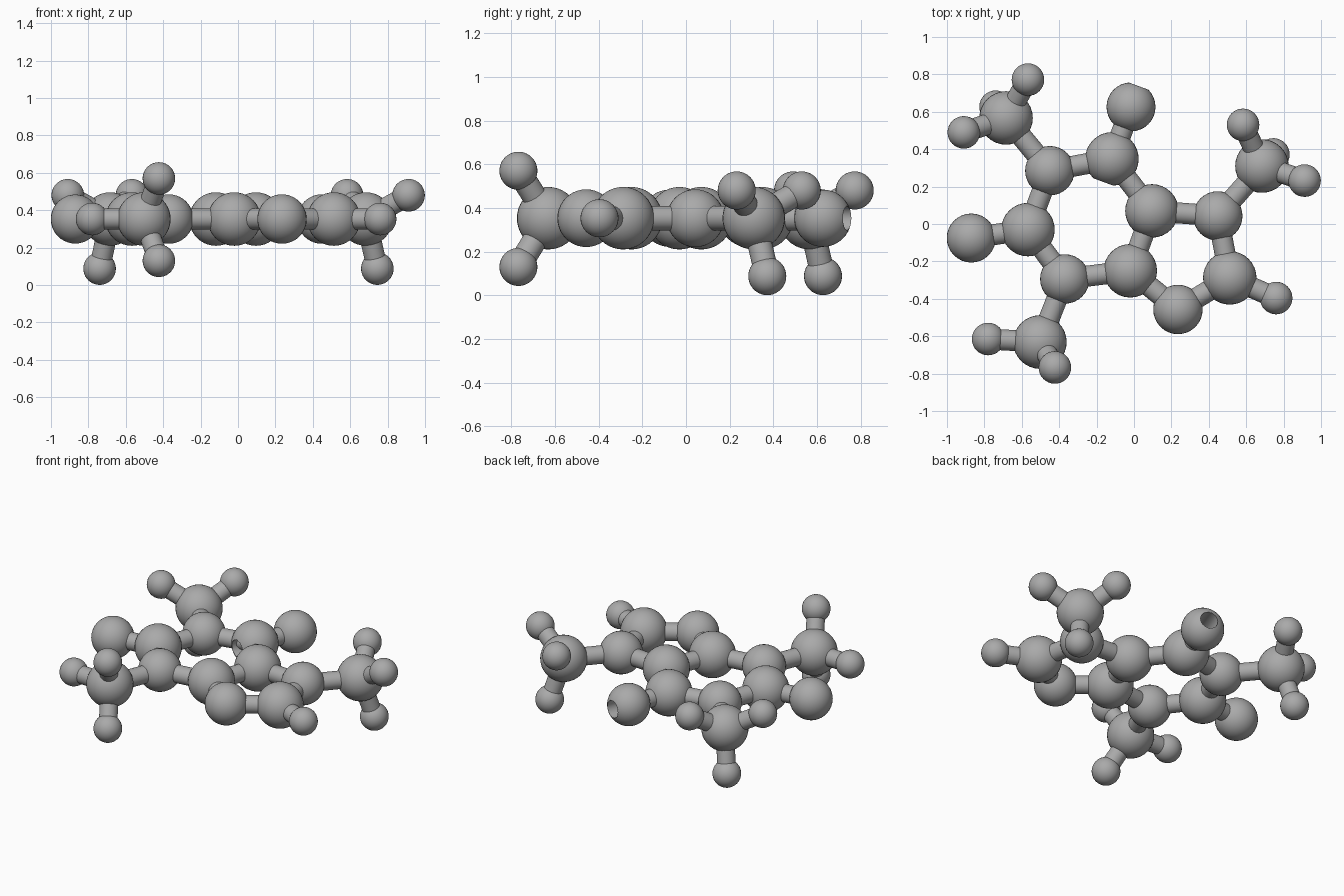
import bpy, bmesh, math
from mathutils import Vector

cube = bpy.data.objects.get("Cube")
if cube:
    bpy.data.objects.remove(cube, do_unlink=True)

grey = bpy.data.materials.new("plain grey")
grey.use_nodes = True
grey.diffuse_color = (0.4, 0.4, 0.4, 1)
grey.node_tree.nodes["Principled BSDF"].inputs["Base Color"].default_value = (0.4, 0.4, 0.4, 1)

MID = 0.353              # height of the flat rings
LOW, HIGH = 0.088, 0.48  # hydrogen heights on the two upright methyl groups
RADIUS = {"carbon": 0.143, "nitrogen": 0.132, "oxygen": 0.131, "hydrogen": 0.087}
BOND = 0.056

# name: (element, x, y, z)
atoms = {
    "ring_carbon_left": ("carbon", -0.567, -0.03, MID),
    "ring_nitrogen_back": ("nitrogen", -0.45, 0.285, MID),
    "ring_carbon_back": ("carbon", -0.118, 0.348, MID),
    "shared_carbon_back": ("carbon", 0.096, 0.07, MID),
    "shared_carbon_front": ("carbon", -0.02, -0.25, MID),
    "ring_nitrogen_front": ("nitrogen", -0.37, -0.294, MID),
    "small_ring_nitrogen_back": ("nitrogen", 0.448, 0.043, MID),
    "small_ring_carbon": ("carbon", 0.512, -0.288, MID),
    "small_ring_nitrogen_front": ("nitrogen", 0.235, -0.457, MID),
    "side_oxygen": ("oxygen", -0.87, -0.075, MID),
    "back_oxygen": ("oxygen", -0.016, 0.626, MID),
    "ring_hydrogen": ("hydrogen", 0.76, -0.396, MID),
    "back_methyl": ("carbon", -0.684, 0.567, MID),
    "left_methyl": ("carbon", 0.684, 0.31, MID),
    "front_methyl": ("carbon", -0.503, -0.631, MID),
}
bonds = [
    ("ring_carbon_left", "side_oxygen"),
    ("small_ring_carbon", "ring_hydrogen"),
    ("ring_nitrogen_back", "back_methyl"),
    ("small_ring_nitrogen_back", "left_methyl"),
    ("ring_nitrogen_front", "front_methyl"),
]

# Six-sided ring and five-sided ring
six = ["ring_carbon_left", "ring_nitrogen_back", "ring_carbon_back",
       "shared_carbon_back", "shared_carbon_front", "ring_nitrogen_front"]
five = ["shared_carbon_back", "small_ring_nitrogen_back", "small_ring_carbon",
        "small_ring_nitrogen_front", "shared_carbon_front"]
bonds += list(zip(six, six[1:] + six[:1])) + list(zip(five, five[1:]))

# Three hydrogens on each methyl group
methyls = {
    "back_methyl": [(-0.567, 0.772, HIGH), (-0.91, 0.49, HIGH), (-0.74, 0.627, LOW)],
    "left_methyl": [(0.583, 0.53, HIGH), (0.912, 0.232, HIGH), (0.745, 0.372, LOW)],
    "front_methyl": [(-0.78, -0.615, MID), (-0.423, -0.767, 0.57), (-0.423, -0.767, 0.13)],
}
for group, places in methyls.items():
    for i, place in enumerate(places, 1):
        name = f"{group}_hydrogen_{i}"
        atoms[name] = ("hydrogen", *place)
        bonds.append((group, name))


def finish(name, bm, place):
    mesh = bpy.data.meshes.new(name)
    for face in bm.faces:
        face.smooth = True
    bm.to_mesh(mesh)
    bm.free()
    mesh.materials.append(grey)
    obj = bpy.data.objects.new(name, mesh)
    obj.location = place
    bpy.context.collection.objects.link(obj)


def ball(name, place, radius, axis=None):
    """Sphere, optionally opened at both ends of an axis for a tube."""
    bm = bmesh.new()
    bmesh.ops.create_uvsphere(bm, u_segments=32, v_segments=20, radius=radius)
    if axis:
        reach = math.sqrt(radius ** 2 - BOND ** 2)
        for d in (axis, -axis):
            bmesh.ops.bisect_plane(bm, geom=bm.verts[:] + bm.edges[:] + bm.faces[:],
                                   plane_co=d * reach, plane_no=d, clear_outer=True)
    finish(name, bm, place)


def rod(name, a, b):
    """Open cylinder from a to b."""
    bm = bmesh.new()
    bmesh.ops.create_cone(bm, cap_ends=False, segments=32, radius1=BOND,
                          radius2=BOND, depth=(b - a).length)
    turn = (b - a).to_track_quat('Z', 'Y').to_matrix()
    bmesh.ops.rotate(bm, verts=bm.verts, matrix=turn)
    finish(name, bm, (a + b) / 2)


# Atoms; the back oxygen and its carbon are pierced by their tube
pos = {name: Vector(data[1:]) for name, data in atoms.items()}
pierced = ("ring_carbon_back", "back_oxygen")
start, end = (pos[n] for n in pierced)
axis = (end - start).normalized()
for name, data in atoms.items():
    ball(name, pos[name], RADIUS[data[0]], axis if name in pierced else None)

# Bonds
for a, b in bonds:
    rod(f"bond_{a}_to_{b}", pos[a], pos[b])

# Hollow tube running right through the pierced pair
reach = [math.sqrt(RADIUS[atoms[n][0]] ** 2 - BOND ** 2) for n in pierced]
rod("hollow_tube", start - axis * reach[0], end + axis * reach[1])
